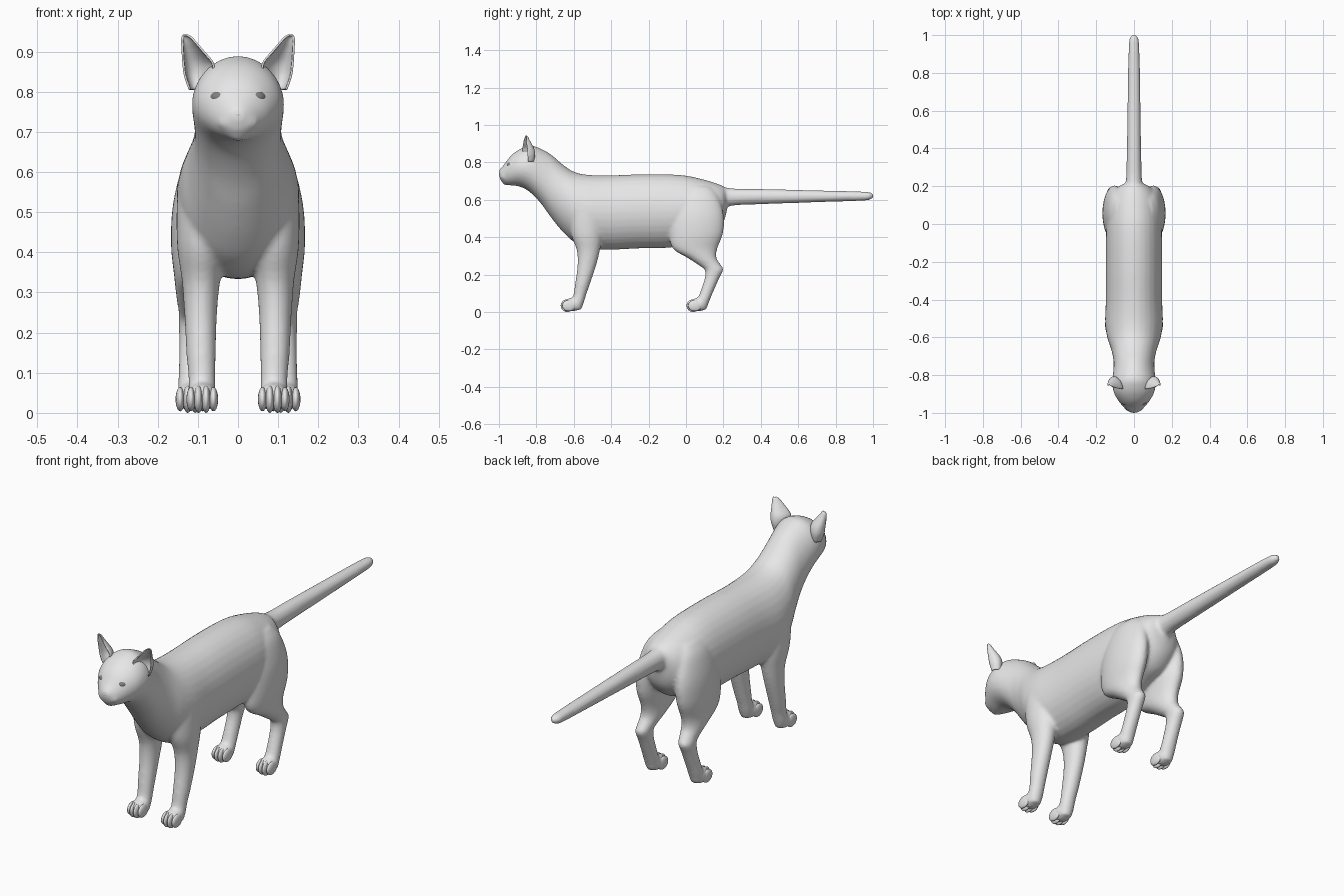
import bpy, bmesh, math
from mathutils import Matrix, Vector

if "Cube" in bpy.data.objects:
    bpy.data.objects.remove(bpy.data.objects["Cube"])


def material(name, v):
    m = bpy.data.materials.new(name)
    m.diffuse_color = (v, v, v, 1)
    m.use_nodes = True
    m.node_tree.nodes["Principled BSDF"].inputs["Base Color"].default_value = m.diffuse_color
    return m


FUR = material("grey_fur", 0.8)
EYE = material("dark_grey_eye", 0.22)


def finish(bm, name, mat):
    bmesh.ops.recalc_face_normals(bm, faces=bm.faces)
    for f in bm.faces:
        f.smooth = True
    me = bpy.data.meshes.new(name)
    bm.to_mesh(me)
    bm.free()
    me.materials.append(mat)
    ob = bpy.data.objects.new(name, me)
    bpy.context.collection.objects.link(ob)
    return ob


def refine(rows, steps=4):
    """Catmull-Rom interpolation of section rows."""
    rows = [Vector(r) for r in rows]
    out = []
    for i in range(len(rows) - 1):
        a, b, c, d = rows[max(i - 1, 0)], rows[i], rows[i + 1], rows[min(i + 2, len(rows) - 1)]
        for k in range(steps):
            t = k / steps
            out.append(b + (c - a) * (0.5 * t) + (a * 2 - b * 5 + c * 4 - d) * (0.5 * t * t)
                       + (b * 3 - a - c * 3 + d) * (0.5 * t ** 3))
    return out + [rows[-1]]


def skin(bm, rings):
    """Closed tube through rings of points."""
    vs = [[bm.verts.new(p) for p in r] for r in rings]
    n = len(vs[0])
    for a, b in zip(vs, vs[1:]):
        for i in range(n):
            bm.faces.new((a[i], a[(i + 1) % n], b[(i + 1) % n], b[i]))
    bm.faces.new(vs[0])
    bm.faces.new(vs[-1])


ANG = [math.tau * i / 32 for i in range(32)]


def loft_along_y(bm, rows):
    """Rows: y, bottom z, top z, half width."""
    skin(bm, [[(w * math.cos(a), y, (lo + hi) / 2 + (hi - lo) / 2 * math.sin(a)) for a in ANG]
              for y, lo, hi, w in refine(rows)])


def loft_along_z(bm, rows, side):
    """Rows: z, centre x, centre y, radius x, radius y."""
    skin(bm, [[(side * (x + rx * math.cos(a)), y + ry * math.sin(a), z) for a in ANG]
              for z, x, y, rx, ry in refine(rows)])


def ball(bm, centre, radii, turn=0.0):
    m = Matrix.Translation(centre) @ Matrix.Rotation(turn, 4, 'Z') @ Matrix.Diagonal((*radii, 1))
    bmesh.ops.create_uvsphere(bm, u_segments=24, v_segments=14, radius=1, matrix=m)


# Head, neck and torso
bm = bmesh.new()
loft_along_y(bm, [
    (-1.0, .73, .756, .014), (-.99, .702, .768, .032), (-.97, .684, .792, .054),
    (-.94, .677, .832, .08), (-.90, .673, .864, .104), (-.86, .658, .882, .114),
    (-.82, .628, .889, .114), (-.77, .573, .87, .109), (-.72, .503, .841, .109),
    (-.66, .43, .79, .122), (-.60, .375, .75, .142), (-.52, .338, .733, .153),
    (-.40, .333, .731, .149), (-.25, .34, .736, .149), (-.10, .343, .736, .149),
    (0, .36, .729, .146), (.08, .39, .712, .136), (.15, .42, .692, .12),
    (.20, .48, .672, .08), (.22, .55, .65, .03)])

# Tail
loft_along_y(bm, [
    (.15, .54, .69, .052), (.20, .557, .67, .046), (.26, .57, .66, .041), (.40, .576, .658, .038),
    (.60, .583, .653, .035), (.80, .59, .648, .032), (.95, .595, .644, .028),
    (.985, .601, .64, .022), (1.004, .612, .63, .01)])

# Legs, paws and muzzle pads
for s in (-1, 1):
    loft_along_z(bm, [
        (.62, .075, -.53, .055, .07), (.55, .085, -.535, .066, .09), (.42, .09, -.53, .062, .085),
        (.33, .092, -.522, .048, .062), (.25, .093, -.53, .041, .05), (.15, .092, -.553, .037, .04),
        (.09, .09, -.568, .034, .034), (.05, .09, -.58, .034, .034), (.012, .09, -.59, .028, .03)], s)
    loft_along_z(bm, [
        (.67, .07, .06, .03, .07), (.62, .088, .06, .048, .11), (.52, .1, .06, .062, .142),
        (.42, .105, .055, .062, .143), (.34, .105, .048, .054, .12), (.29, .107, .085, .047, .078),
        (.25, .11, .128, .038, .06), (.225, .113, .15, .035, .05), (.18, .114, .139, .033, .039),
        (.11, .115, .112, .033, .035), (.06, .116, .092, .034, .034), (.012, .116, .078, .028, .03)], s)
    for x, y in ((.089, -.607), (.116, .066)):
        ball(bm, (s * x, y, .04), (.039, .052, .036))
    ball(bm, (s * .023, -.967, .724), (.03, .026, .022))
ball(bm, (0, -.958, .692), (.027, .022, .015))
body = finish(bm, "body", FUR)

# Blend the parts into one smooth skin
rm = body.modifiers.new("blend", 'REMESH')
rm.mode = 'VOXEL'
rm.voxel_size = 0.0075
rm.use_smooth_shade = True
sm = body.modifiers.new("relax", 'SMOOTH')
sm.factor = 0.5
sm.iterations = 10

# Toes
for name, px, py in (("front_toes", .089, -.634), ("hind_toes", .116, .039)):
    bm = bmesh.new()
    for s in (-1, 1):
        for d in (-.028, -.0095, .0095, .028):
            back = .008 if abs(d) > .02 else 0
            ball(bm, (s * px + d, py + back, .034), (.0115, .036, .034 - back * .5))
    finish(bm, name, FUR)

# Nose
bm = bmesh.new()
ball(bm, (0, -.986, .744), (.016, .014, .01))
ball(bm, (0, -.987, .735), (.007, .011, .01))
finish(bm, "nose", FUR)

# Eyes
bm = bmesh.new()
for s in (-1, 1):
    ball(bm, (s * .05, -.943, .786), (.021, .014, .015), s * math.radians(28))
finish(bm, "eyes", EYE)

# Cupped ears: rows of z, centre x, half width, depth, front y
EAR = [(.805, .096, .024, .035, -.855), (.84, .098, .034, .048, -.862), (.87, .099, .037, .046, -.865),
       (.90, .112, .026, .032, -.864), (.92, .121, .018, .02, -.862), (.935, .1275, .011, .01, -.858),
       (.941, .131, .004, .004, -.856)]
for s, name in ((-1, "right_ear"), (1, "left_ear")):
    bm = bmesh.new()
    grid = []
    for z, cx, hw, d, y in refine(EAR):
        row = []
        for i in range(17):
            a = math.radians(-90 + 180 * i / 16)
            row.append(bm.verts.new((s * (cx + hw * math.sin(a)),
                                     y + d * math.cos(a) + .35 * hw * (math.sin(a) + .3), z)))
        grid.append(row)
    for a, b in zip(grid, grid[1:]):
        for i in range(16):
            bm.faces.new((a[i], a[i + 1], b[i + 1], b[i]))
    ear = finish(bm, name, FUR)
    so = ear.modifiers.new("thickness", 'SOLIDIFY')
    so.thickness = 0.005
    so.offset = 0
